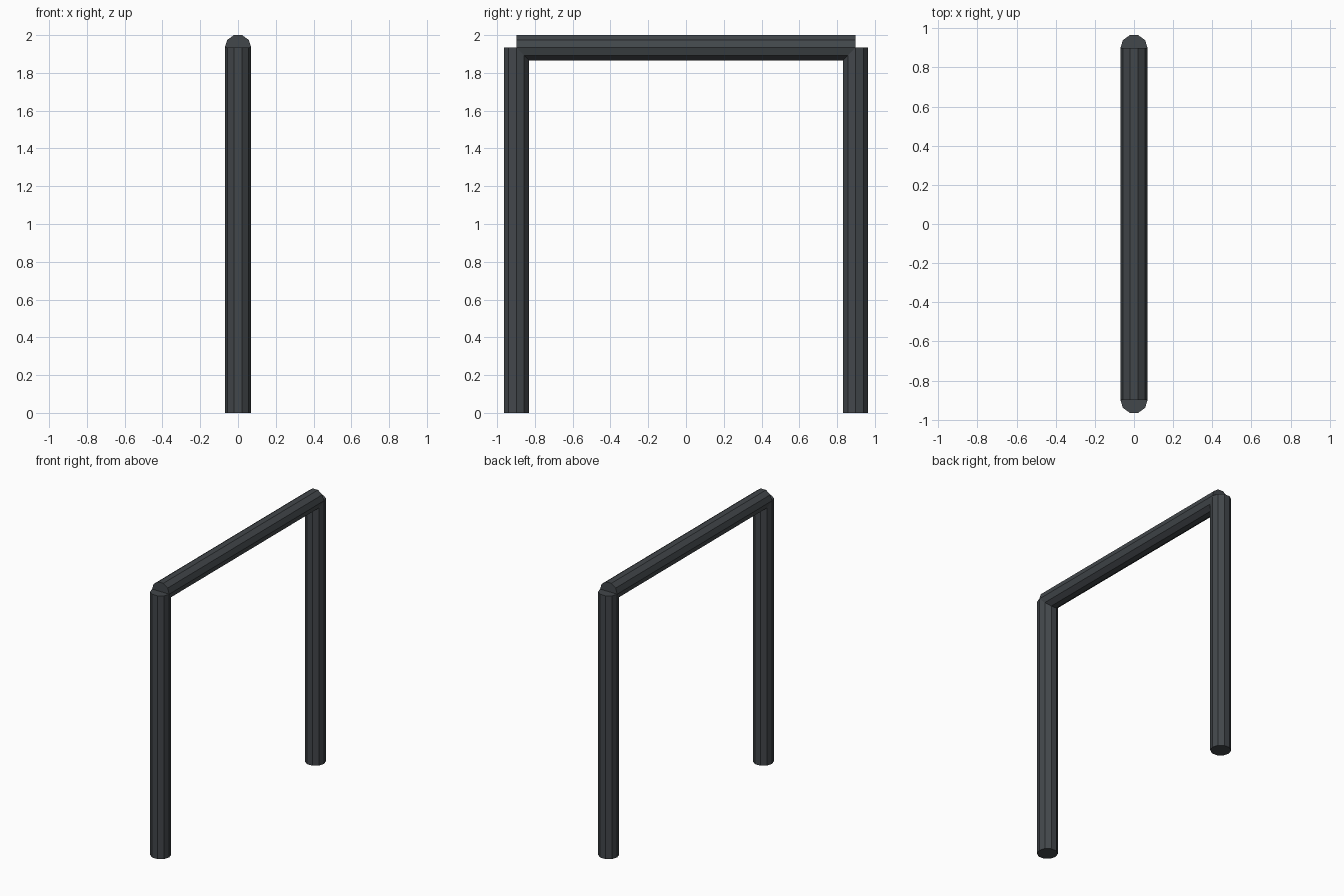
import bpy, bmesh, math
from mathutils import Matrix

if "Cube" in bpy.data.objects:
    bpy.data.objects.remove(bpy.data.objects["Cube"])

SIDES = 10
R = 0.07                                    # corner radius of the tubes
FLAT = R * math.cos(math.pi / SIDES)        # radius to the flat faces
AXIS_Z = 2.0 - FLAT                         # height of the rail axis
AXIS_Y = 0.898                              # distance of each leg from the centre

mat = bpy.data.materials.new("dark_slate_metal")
mat.diffuse_color = (0.055, 0.063, 0.070, 1)
mat.use_nodes = True
mat.node_tree.nodes["Principled BSDF"].inputs["Base Color"].default_value = mat.diffuse_color


def tube(name, length, location, tilt=0.0):
    """Ten-sided capped tube with corners on the x axis."""
    bm = bmesh.new()
    bmesh.ops.create_cone(bm, cap_ends=True, segments=SIDES,
                          radius1=R, radius2=R, depth=length)
    # Put a corner exactly on the x axis
    start = max((v.co for v in bm.verts), key=lambda c: c.x)
    turn = -math.atan2(start.y, start.x)
    rot = Matrix.Rotation(tilt, 4, 'X') @ Matrix.Rotation(turn, 4, 'Z')
    bmesh.ops.transform(bm, matrix=rot, verts=bm.verts)
    mesh = bpy.data.meshes.new(name)
    bm.to_mesh(mesh)
    bm.free()
    mesh.materials.append(mat)
    obj = bpy.data.objects.new(name, mesh)
    obj.location = location
    bpy.context.collection.objects.link(obj)
    return obj


# Two upright legs
for name, side in (("front_leg", -1), ("back_leg", 1)):
    tube(name, AXIS_Z, (0, side * AXIS_Y, AXIS_Z / 2))

# Top rail lying across the legs
tube("top_rail", 2 * AXIS_Y, (0, 0, AXIS_Z), math.pi / 2)
